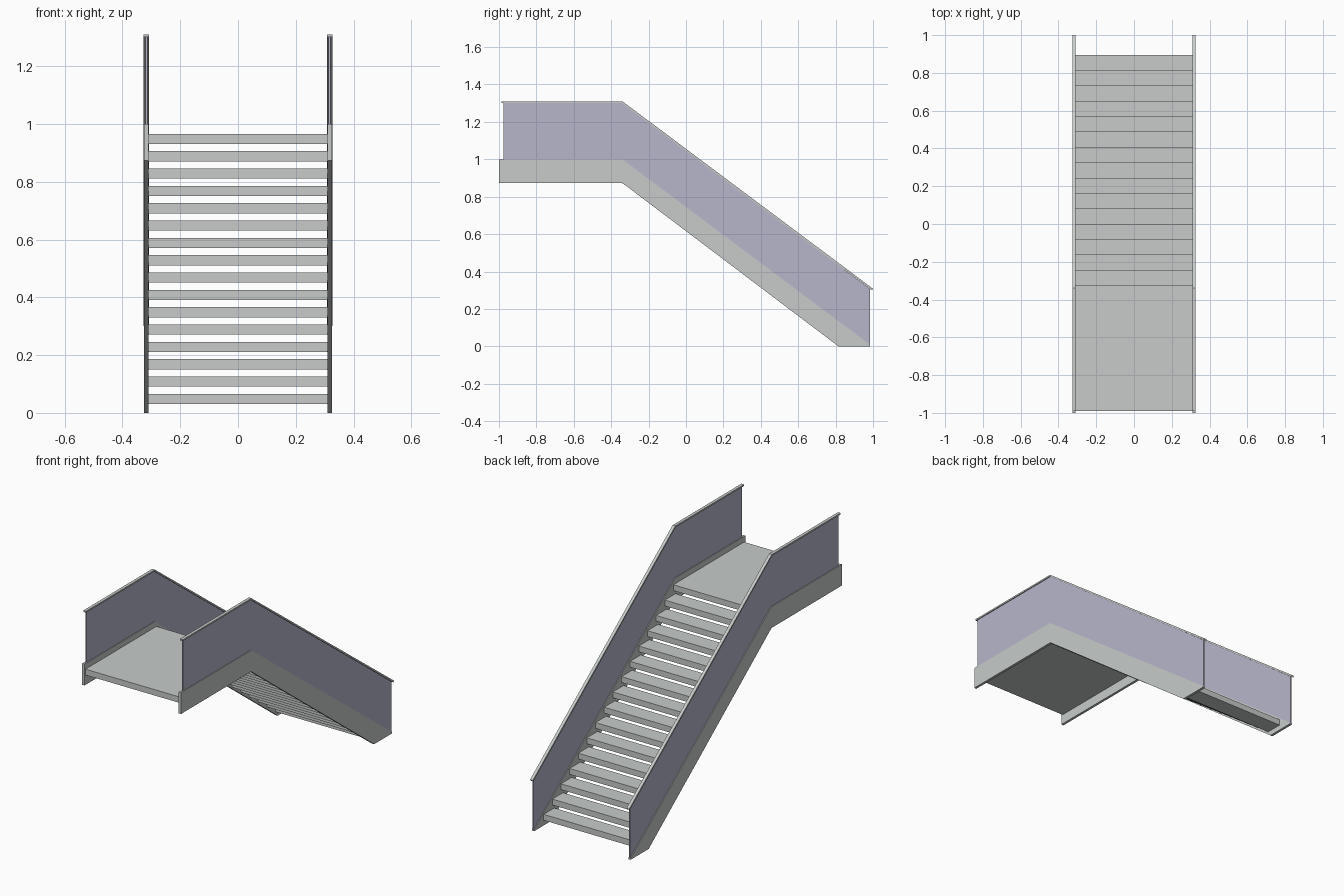
import bpy
import bmesh

old = bpy.data.objects.get("Cube")
if old:
    bpy.data.objects.remove(old, do_unlink=True)


def make_material(name, rgb):
    mat = bpy.data.materials.new(name)
    mat.use_nodes = True
    colour = (*rgb, 1.0)
    mat.diffuse_color = colour
    mat.node_tree.nodes["Principled BSDF"].inputs["Base Color"].default_value = colour
    return mat


steel = make_material("pale grey steel", (0.57, 0.60, 0.59))
glass = make_material("lavender glass", (0.47, 0.47, 0.60))


def extrude_profile(name, profile, x_min, x_max, mat):
    """Extrude a closed (y, z) outline sideways from x_min to x_max."""
    bm = bmesh.new()
    face = bm.faces.new([bm.verts.new((x_min, y, z)) for y, z in profile])
    result = bmesh.ops.extrude_face_region(bm, geom=[face])
    moved = [v for v in result["geom"] if isinstance(v, bmesh.types.BMVert)]
    bmesh.ops.translate(bm, verts=moved, vec=(x_max - x_min, 0, 0))
    bmesh.ops.recalc_face_normals(bm, faces=bm.faces[:])
    mesh = bpy.data.meshes.new(name)
    bm.to_mesh(mesh)
    bm.free()
    mesh.materials.append(mat)
    obj = bpy.data.objects.new(name, mesh)
    bpy.context.collection.objects.link(obj)
    return obj


def slab(name, y_back, depth, z_top):
    y_front, z_low = y_back - depth, z_top - THICK
    outline = [(y_front, z_low), (y_back, z_low), (y_back, z_top), (y_front, z_top)]
    return extrude_profile(name, outline, -INNER, INNER, steel)


INNER, OUTER = 0.31, 0.325
MID = (INNER + OUTER) / 2
BEND = -0.34
THICK = 0.035
RISE, GOING, STEPS = 0.06, 0.0813, 15

# Side outlines
stringer = [(-1, 0.873), (BEND, 0.873), (0.815, 0), (0.985, 0),
            (0.985, 0.008), (BEND, 1), (-1, 1)]
panel = [(-0.977, 1), (BEND, 1), (0.985, 0.008), (0.985, 0.306),
         (BEND, 1.302), (-0.977, 1.302)]
rail = [(-0.987, 1.301), (BEND - 0.003, 1.301), (0.994, 0.3),
        (1, 0.308), (BEND, 1.31), (-0.987, 1.31)]

# Stringers, glass panels and handrails on both sides
for side, sign in (("left", 1), ("right", -1)):
    for part, outline, half, mat in (("stringer", stringer, 0.0075, steel),
                                     ("glass_panel", panel, 0.0035, glass),
                                     ("handrail", rail, 0.009, steel)):
        centre = sign * MID
        extrude_profile(f"{side}_{part}", outline, centre - half, centre + half, mat)

# Open treads
for i in range(STEPS):
    slab(f"tread_{i + 1}", 0.895 - i * GOING, 0.1, 0.066 + i * RISE)

# Landing
top_back = 0.895 - STEPS * GOING
slab("landing", top_back, top_back + 0.99, 0.066 + STEPS * RISE)
